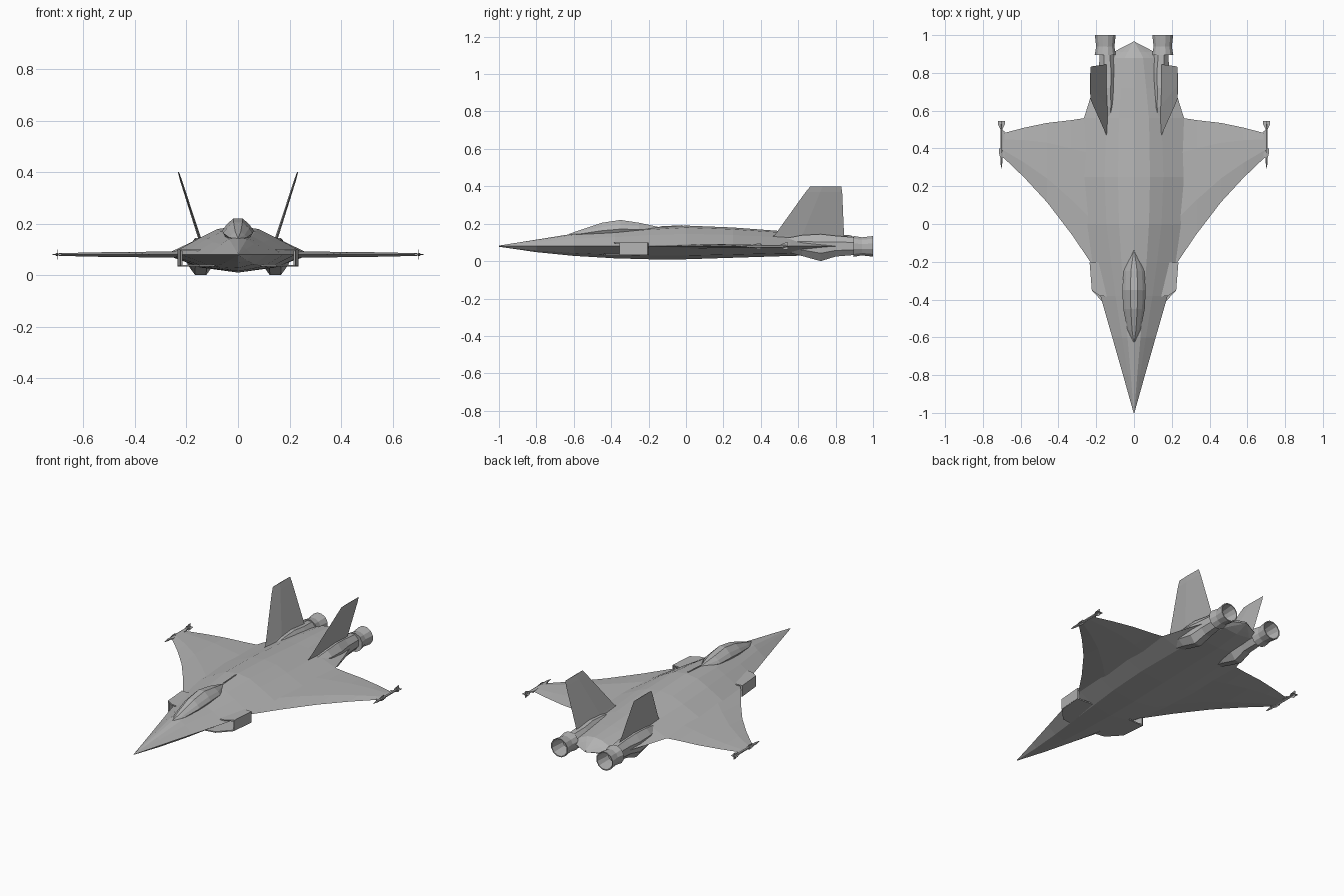
import bpy, bmesh, math

if "Cube" in bpy.data.objects:
    bpy.data.objects.remove(bpy.data.objects["Cube"])

grey = bpy.data.materials.new("airframe grey")
grey.diffuse_color = (0.45, 0.45, 0.45, 1)
grey.use_nodes = True
grey.node_tree.nodes["Principled BSDF"].inputs["Base Color"].default_value = grey.diffuse_color


def finish(name, bm):
    bmesh.ops.recalc_face_normals(bm, faces=bm.faces)
    me = bpy.data.meshes.new(name)
    bm.to_mesh(me)
    bm.free()
    me.materials.append(grey)
    ob = bpy.data.objects.new(name, me)
    bpy.context.collection.objects.link(ob)
    return ob


def loft(name, rings, caps=True):
    """Skin a list of equal-length closed rings."""
    bm = bmesh.new()
    vs = [[bm.verts.new(p) for p in r] for r in rings]
    n = len(rings[0])
    for a, b in zip(vs, vs[1:]):
        for i in range(n):
            j = (i + 1) % n
            bm.faces.new((a[i], a[j], b[j], b[i]))
    if caps:
        bm.faces.new(vs[0])
        bm.faces.new(vs[-1])
    return finish(name, bm)


def oval(x, y, z, rx, rz, n=8):
    off = math.pi / n
    return [(x + rx * math.cos(off + 2 * math.pi * i / n), y,
             z + rz * math.sin(off + 2 * math.pi * i / n)) for i in range(n)]


# Fuselage: y, half width, top, bottom, with a sharp side chine at z = 0.08
stations = [(-1.0, .002, .083, .077), (-.8, .058, .115, .048), (-.6, .115, .147, .028),
            (-.38, .178, .16, .015), (-.2, .222, .178, .01), (0, .265, .19, .01),
            (.25, .283, .18, .018), (.56, .265, .157, .028), (.72, .215, .148, .032),
            (.88, .16, .138, .05), (.91, .11, .12, .06), (.965, .004, .09, .08)]
rings = []
for y, w, t, b in stations:
    h, d = t - .08, .08 - b
    half = [(.3 * w, .08 + .9 * h), (.55 * w, .08 + .6 * h), (w, .08), (.55 * w, .08 - .72 * d)]
    ring = [(0, y, t)] + [(x, y, z) for x, z in half] + [(0, y, b)]
    ring += [(-x, y, z) for x, z in reversed(half)]
    rings.append(ring)
loft("fuselage", rings)

# Canopy: y, half width, base z, top z
rings = []
for y, w, b, t in [(-.625, .004, .138, .146), (-.56, .035, .135, .168), (-.45, .057, .14, .205),
                   (-.35, .062, .145, .22), (-.25, .055, .15, .205), (-.14, .006, .165, .181)]:
    h = t - b
    rings.append([(-.75 * w, y, b), (-w, y, b + .35 * h), (-.75 * w, y, b + .65 * h),
                  (-.3 * w, y, t), (.3 * w, y, t), (.75 * w, y, b + .65 * h),
                  (w, y, b + .35 * h), (.75 * w, y, b)])
loft("canopy", rings)

for s, side in ((1, "right"), (-1, "left")):
    # Wing: x, leading edge, trailing edge, half thickness
    rings = []
    for x, le, te, th in [(.12, -.33, .585, .012), (.235, -.195, .565, .012),
                          (.33, -.055, .55, .011), (.46, .115, .535, .01),
                          (.58, .245, .51, .008), (.695, .355, .48, .005)]:
        c = te - le
        rings.append([(s * x, le, .08), (s * x, le + .3 * c, .08 + th),
                      (s * x, le + .75 * c, .08 + .7 * th), (s * x, te, .08),
                      (s * x, le + .75 * c, .08 - .7 * th), (s * x, le + .3 * c, .08 - th)])
    loft(side + "_wing", rings)

    # Tail fin, canted outwards
    rings = []
    for x, z, y0, y1, th in [(.138, .11, .43, .845, .007), (.148, .14, .475, .845, .006),
                             (.222, .37, .64, .835, .004), (.231, .4, .665, .83, .002)]:
        m = y0 + .4 * (y1 - y0)
        rings.append([(s * x, y0, z), (s * (x + th), m, z), (s * x, y1, z), (s * (x - th), m, z)])
    loft(side + "_tail_fin", rings)

    # Engine housing with a bulge beneath
    loft(side + "_engine_housing", [oval(s * x, y, z, rx, rz) for y, x, z, rx, rz in
         [(.46, .14, .09, .02, .02), (.62, .145, .083, .058, .06), (.72, .145, .072, .056, .078),
          (.8, .14, .08, .05, .06), (.91, .145, .08, .04, .05)]])

    # Hollow exhaust nozzle
    loft(side + "_nozzle", [oval(s * .152, y, .079, r, r, 12) for y, r in
         [(.9, .02), (.895, .058), (.94, .05), (1.0, .057), (1.0, .051), (.94, .043), (.91, .04)]])

    # Open box intake: outer wall, roof and floor
    def plate(name, pts, z0, z1):
        loft(side + name, [[(s * x, y, z) for x, y in pts] for z in (z0, z1)])
    plate("_intake_wall", [(.215, -.35), (.223, -.355), (.235, -.205), (.227, -.2)], .035, .1)
    plate("_intake_roof", [(.1, -.39), (.18, -.38), (.22, -.355), (.235, -.205), (.12, -.2)], .093, .1)
    plate("_intake_floor", [(.09, -.44), (.15, -.43), (.22, -.355), (.235, -.205), (.1, -.2)], .033, .04)

    # Wing-tip missile with crossed fins
    mx = s * .702
    loft(side + "_missile", [oval(mx, y, .08, r, r, 6) for y, r in
         [(.295, .001), (.33, .007), (.53, .007), (.545, .004)]])
    for y0, y1, y2, r in [(.33, .38, .40, .014), (.49, .53, .545, .019)]:
        for k in range(2):
            a = k * math.pi / 2
            dx, dz = math.cos(a), math.sin(a)
            rr = []
            for t in (-.0012, .0012):
                rr.append([(mx + dx * u - dz * t, y, .08 + dz * u + dx * t) for u, y in
                           [(0, y0), (r, y1), (r, y2), (-r, y2), (-r, y1)]])
            loft(side + "_missile_fin", rr)
    plate("_missile_rail", [(.685, .35), (.703, .35), (.703, .5), (.685, .49)], .076, .084)

# Spine blade behind the canopy
loft("spine_blade", [[(x, -.16, .165), (x, -.14, .186), (x, -.02, .192), (x, -.02, .17)]
                     for x in (-.003, .003)])
